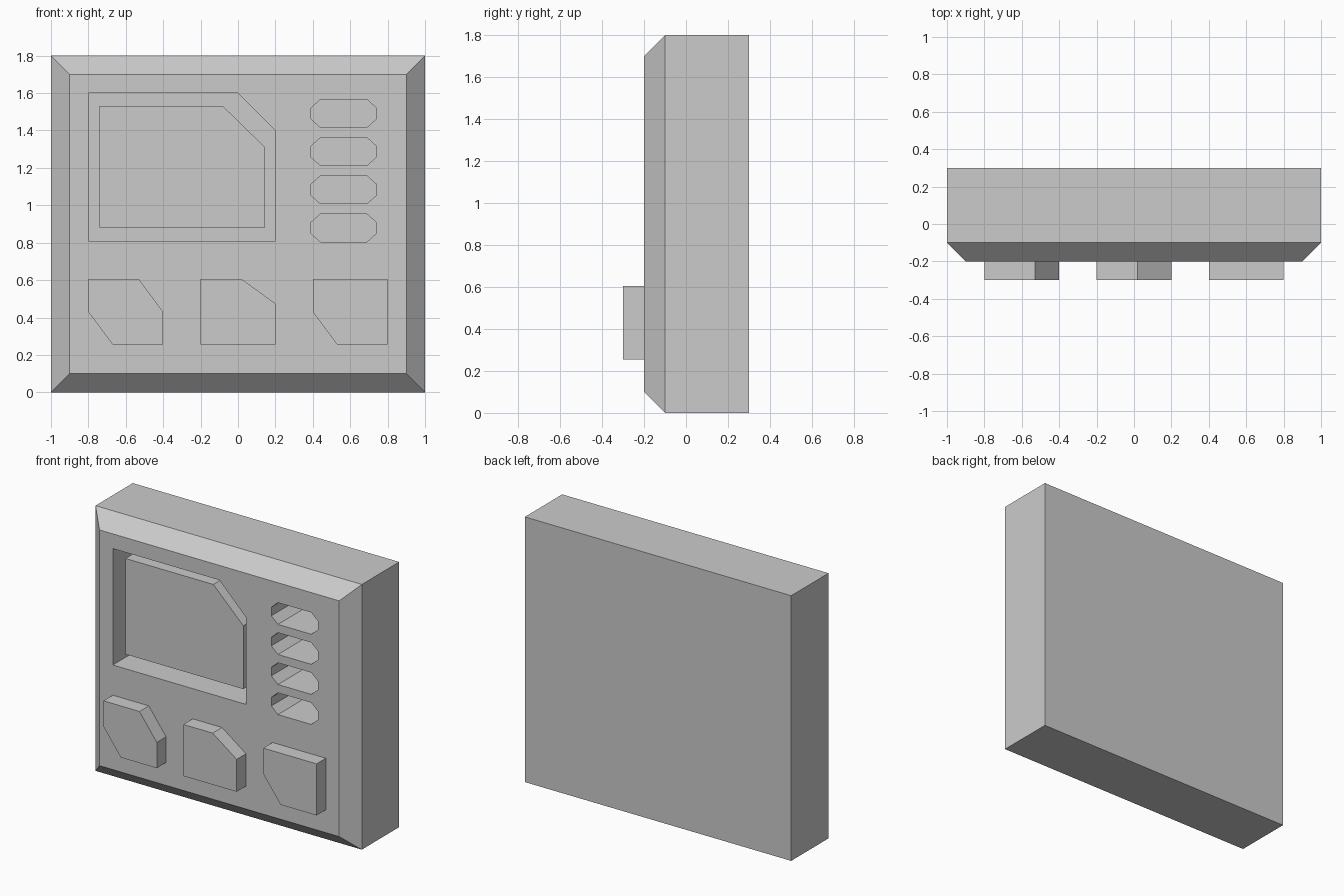
import bpy, bmesh

if "Cube" in bpy.data.objects:
    bpy.data.objects.remove(bpy.data.objects["Cube"])


def add_object(name, bm):
    bmesh.ops.recalc_face_normals(bm, faces=bm.faces)
    mesh = bpy.data.meshes.new(name)
    bm.to_mesh(mesh)
    bm.free()
    obj = bpy.data.objects.new(name, mesh)
    bpy.context.collection.objects.link(obj)
    return obj


def loft(name, rings):
    """Closed solid through matching outlines, each given as (y, [(x, z), ...])."""
    bm = bmesh.new()
    loops = [[bm.verts.new((x, y, z)) for x, z in pts] for y, pts in rings]
    bm.faces.new(loops[0])
    bm.faces.new(loops[-1])
    for a, b in zip(loops, loops[1:]):
        for i in range(len(a)):
            j = (i + 1) % len(a)
            bm.faces.new((a[i], a[j], b[j], b[i]))
    return add_object(name, bm)


def prism(name, pts, y0, y1):
    return loft(name, [(y0, pts), (y1, pts)])


def rect(x0, x1, z0, z1):
    return [(x0, z0), (x1, z0), (x1, z1), (x0, z1)]


def cut(target, cutter):
    mod = target.modifiers.new(cutter.name, 'BOOLEAN')
    mod.operation = 'DIFFERENCE'
    mod.solver = 'EXACT'
    mod.object = cutter
    cutter.hide_render = True
    cutter.hide_set(True)


# Housing with a bevelled front rim
housing = loft("housing", [
    (0.3, rect(-1, 1, 0, 1.8)),
    (-0.1, rect(-1, 1, 0, 1.8)),
    (-0.2, rect(-0.9, 0.9, 0.1, 1.7)),
])

# Screen recess with one clipped corner
RECESS_BACK = 0.05
recess = [(-0.8, 0.81), (0.2, 0.81), (0.2, 1.4), (0, 1.6), (-0.8, 1.6)]
cut(housing, prism("recess_cutter", recess, -0.4, RECESS_BACK))

# Screen panel standing inside the recess
screen = [(-0.74, 0.88), (0.145, 0.88), (0.145, 1.31), (-0.08, 1.53), (-0.74, 1.53)]
prism("screen", screen, -0.15, RECESS_BACK)

# Four octagonal vent slots
for i in range(4):
    x0, x1 = 0.39, 0.74
    z0 = 0.805 + i * 0.204
    z1 = z0 + 0.148
    cx, cz = 0.05, 0.045
    slot = [(x0 + cx, z0), (x1 - cx, z0), (x1, z0 + cz), (x1, z1 - cz),
            (x1 - cx, z1), (x0 + cx, z1), (x0, z1 - cz), (x0, z0 + cz)]
    cut(housing, prism(f"slot_cutter_{i + 1}", slot, -0.4, 0.1))

# Three raised buttons with clipped corners
buttons = {
    "left_button": [(-0.8, 0.43), (-0.67, 0.255), (-0.4, 0.255),
                    (-0.4, 0.43), (-0.53, 0.605), (-0.8, 0.605)],
    "middle_button": [(-0.2, 0.255), (0.2, 0.255), (0.2, 0.475),
                      (0.02, 0.605), (-0.2, 0.605)],
    "right_button": [(0.4, 0.43), (0.53, 0.255), (0.8, 0.255),
                     (0.8, 0.605), (0.4, 0.605)],
}
for name, pts in buttons.items():
    prism(name, pts, -0.3, -0.2)
